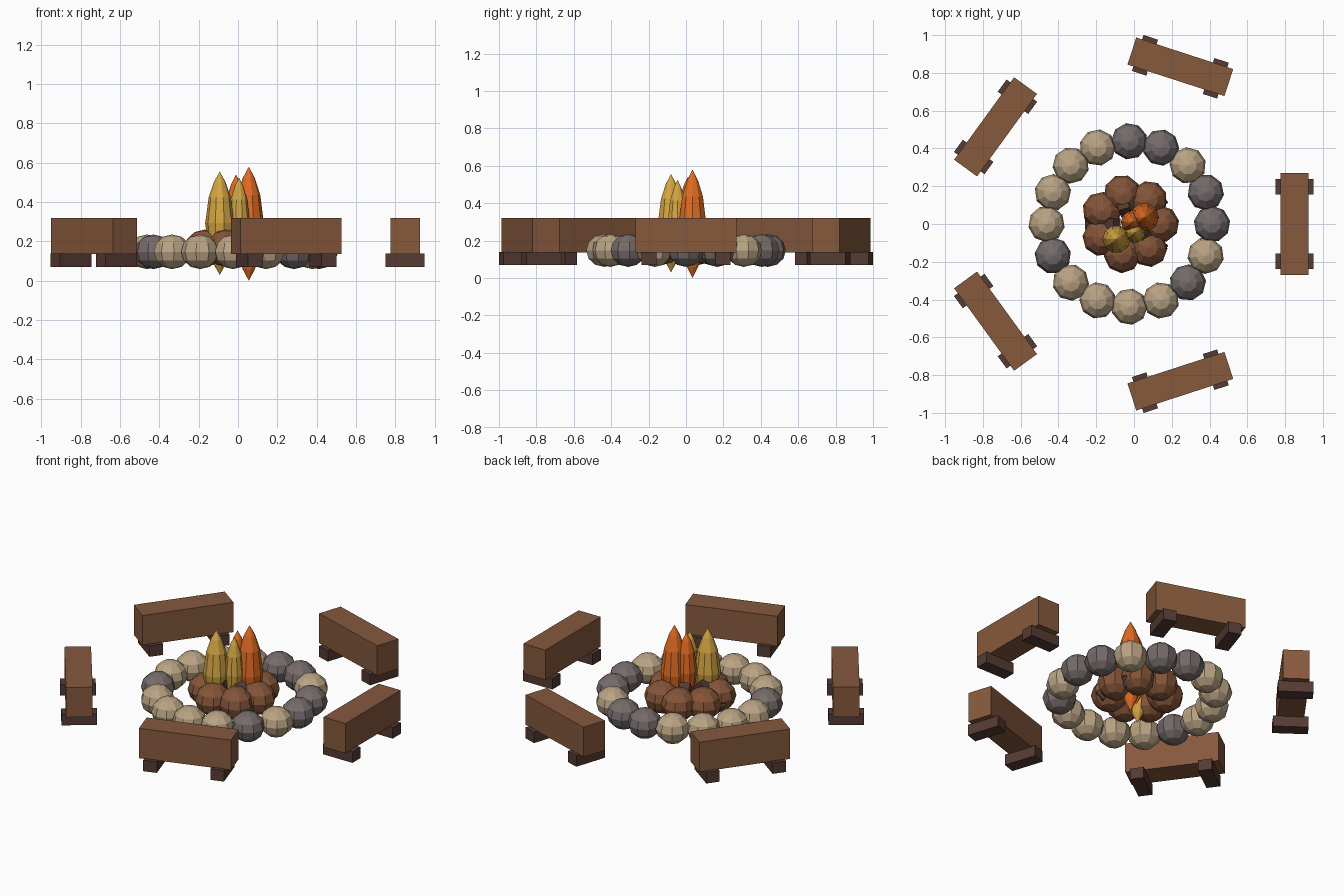
import bpy, bmesh, math
from mathutils import Matrix, Vector

if "Cube" in bpy.data.objects:
    bpy.data.objects.remove(bpy.data.objects["Cube"])

CX = -0.025  # centre of the rings


def mat(name, rgb):
    m = bpy.data.materials.new(name)
    m.diffuse_color = (*rgb, 1)
    m.use_nodes = True
    m.node_tree.nodes["Principled BSDF"].inputs["Base Color"].default_value = m.diffuse_color
    return m


BENCH = mat("bench brown", (0.24, 0.10, 0.047))
DARK = mat("dark wood", (0.09, 0.043, 0.033))
TAN = mat("tan stone", (0.49, 0.37, 0.23))
GREY = mat("grey stone", (0.18, 0.147, 0.147))
COAL = mat("ember brown", (0.233, 0.089, 0.04))
YELLOW = mat("flame yellow", (0.66, 0.38, 0.055))
ORANGE = mat("flame orange", (0.75, 0.147, 0.016))


def finish(bm, name, material, matrix):
    me = bpy.data.meshes.new(name)
    bmesh.ops.recalc_face_normals(bm, faces=bm.faces)
    bm.to_mesh(me)
    bm.free()
    me.transform(matrix)
    me.materials.append(material)
    ob = bpy.data.objects.new(name, me)
    bpy.context.collection.objects.link(ob)


def box(name, material, size, matrix):
    bm = bmesh.new()
    bmesh.ops.create_cube(bm, size=1, matrix=Matrix.Diagonal((*size, 1)))
    finish(bm, name, material, matrix)


def stone(name, material, size, matrix, seg=9, rings=6):
    bm = bmesh.new()
    bmesh.ops.create_uvsphere(bm, u_segments=seg, v_segments=rings, radius=1,
                              matrix=Matrix.Diagonal((*size, 1)))
    finish(bm, name, material, matrix)


def flame(name, material, x, y, r, z0, z1, seg=10):
    bm = bmesh.new()
    mid, half = (z0 + z1) / 2, (z1 - z0) / 2
    rings = []
    for t, k in ((-0.8, 0.4), (-0.5, 0.76), (0, 1), (0.5, 0.76), (0.8, 0.4)):
        rings.append([bm.verts.new((r * k * math.cos(math.tau * i / seg),
                                    r * k * math.sin(math.tau * i / seg),
                                    mid + half * t)) for i in range(seg)])
    bottom, top = bm.verts.new((0, 0, z0)), bm.verts.new((0, 0, z1))
    for i in range(seg):
        j = (i + 1) % seg
        for a, b in zip(rings, rings[1:]):
            bm.faces.new((a[i], a[j], b[j], b[i]))
        bm.faces.new((bottom, rings[0][j], rings[0][i]))
        bm.faces.new((top, rings[-1][i], rings[-1][j]))
    finish(bm, name, material, Matrix.Translation((x, y, 0)))


def around(angle):
    return Matrix.Translation((CX, 0, 0)) @ Matrix.Rotation(angle, 4, 'Z')


# Five benches, each a beam on two cross feet
for n in range(5):
    base = around(math.tau * n / 5)
    box(f"bench_beam_{n}", BENCH, (0.15, 0.54, 0.185),
        base @ Matrix.Translation((0.875, 0, 0.2275)))
    for s in (-1, 1):
        box(f"bench_foot_{n}_{'a' if s < 0 else 'b'}", DARK, (0.2, 0.08, 0.068),
            base @ Matrix.Translation((0.875, s * 0.197, 0.104)))

# Ring of stones
greys = (0, 1, 3, 4, 9, 14)
for n in range(16):
    stone(f"ring_stone_{n}", GREY if n in greys else TAN, (0.097, 0.097, 0.088),
          around(math.tau * n / 16) @ Matrix.Translation((0.438, 0, 0.147)))

# Inner mound of ember rocks
for n in range(7):
    stone(f"ember_rock_{n}", COAL, (0.105, 0.1, 0.095),
          around(math.tau * n / 7) @ Matrix.Translation((0.16, 0, 0.165)))

# Five short logs leaning inwards
for n in range(5):
    a, b = Vector((0.215, 0, 0.12)), Vector((0.065, 0, 0.245))
    tilt = (b - a).to_track_quat('X', 'Z').to_matrix().to_4x4()
    box(f"leaning_log_{n}", DARK, ((b - a).length, 0.06, 0.06),
        around(math.tau * (n + 0.5) / 5) @ Matrix.Translation((a + b) / 2) @ tilt)

# Flames
flame("flame_tall_orange", ORANGE, 0.055, 0.035, 0.077, 0.0, 0.58)
flame("flame_tall_yellow", YELLOW, -0.093, -0.08, 0.074, 0.03, 0.555)
flame("flame_small_orange", ORANGE, -0.01, 0.01, 0.06, 0.08, 0.54)
flame("flame_small_yellow", YELLOW, 0.005, -0.045, 0.055, 0.08, 0.525)
